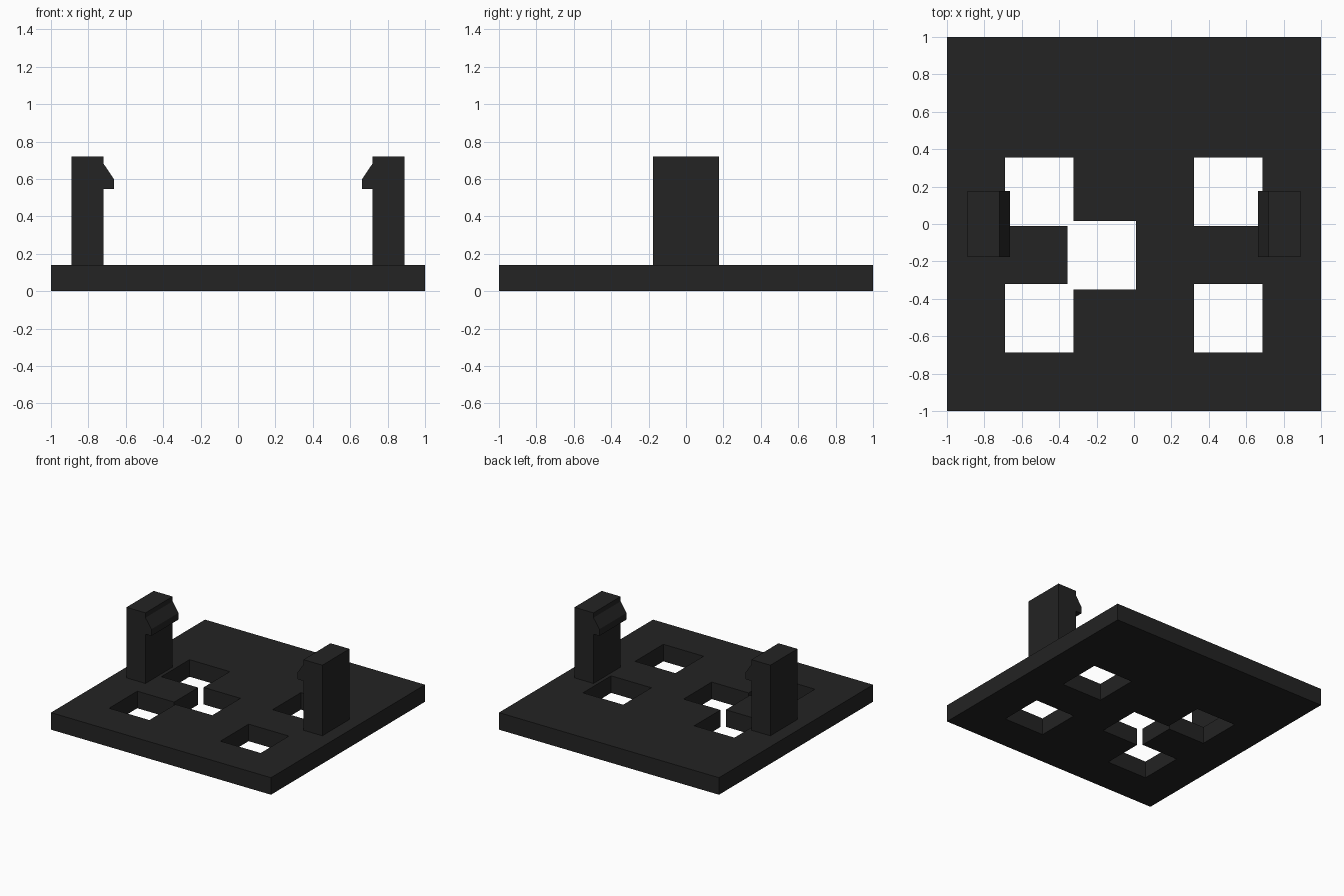
import bpy, bmesh

if "Cube" in bpy.data.objects:
    bpy.data.objects.remove(bpy.data.objects["Cube"])

black = bpy.data.materials.new("matte black")
black.diffuse_color = (0.017, 0.017, 0.017, 1)
black.use_nodes = True
black.node_tree.nodes["Principled BSDF"].inputs["Base Color"].default_value = black.diffuse_color

THICK = 0.14
HOLE = 0.366
# lower-left corners of the square through-holes
HOLES = [(-0.69, -0.01), (0.322, -0.01), (-0.69, -0.688), (0.322, -0.688), (-0.355, -0.35)]


def finish(bm, name):
    bmesh.ops.recalc_face_normals(bm, faces=bm.faces)
    mesh = bpy.data.meshes.new(name)
    bm.to_mesh(mesh)
    bm.free()
    mesh.materials.append(black)
    obj = bpy.data.objects.new(name, mesh)
    bpy.context.collection.objects.link(obj)
    return obj


def extrude(bm, faces, vec):
    ext = bmesh.ops.extrude_face_region(bm, geom=faces)
    verts = [g for g in ext["geom"] if isinstance(g, bmesh.types.BMVert)]
    bmesh.ops.translate(bm, verts=verts, vec=vec)


# Base plate: a grid cut along the hole edges, leaving out the hole cells
def make_plate():
    xs = sorted({-1, 1} | {h[0] for h in HOLES} | {h[0] + HOLE for h in HOLES})
    ys = sorted({-1, 1} | {h[1] for h in HOLES} | {h[1] + HOLE for h in HOLES})
    bm = bmesh.new()
    grid = [[bm.verts.new((x, y, 0)) for y in ys] for x in xs]
    for i in range(len(xs) - 1):
        for j in range(len(ys) - 1):
            cx, cy = (xs[i] + xs[i + 1]) / 2, (ys[j] + ys[j + 1]) / 2
            if any(hx < cx < hx + HOLE and hy < cy < hy + HOLE for hx, hy in HOLES):
                continue
            bm.faces.new((grid[i][j], grid[i + 1][j], grid[i + 1][j + 1], grid[i][j + 1]))
    bmesh.ops.delete(bm, geom=[v for v in bm.verts if not v.link_faces], context='VERTS')
    extrude(bm, bm.faces[:], (0, 0, THICK))
    finish(bm, "base_plate")


# Snap clip: upright post with an inward hook, extruded across y
def make_clip(side, name):
    profile = [(0.89, THICK), (0.89, 0.72), (0.718, 0.72), (0.718, 0.68),
               (0.664, 0.6), (0.664, 0.545), (0.718, 0.545), (0.718, THICK)]
    bm = bmesh.new()
    face = bm.faces.new([bm.verts.new((side * x, -0.176, z)) for x, z in profile])
    extrude(bm, [face], (0, 0.352, 0))
    finish(bm, name)


make_plate()
make_clip(-1, "left_clip")
make_clip(1, "right_clip")
